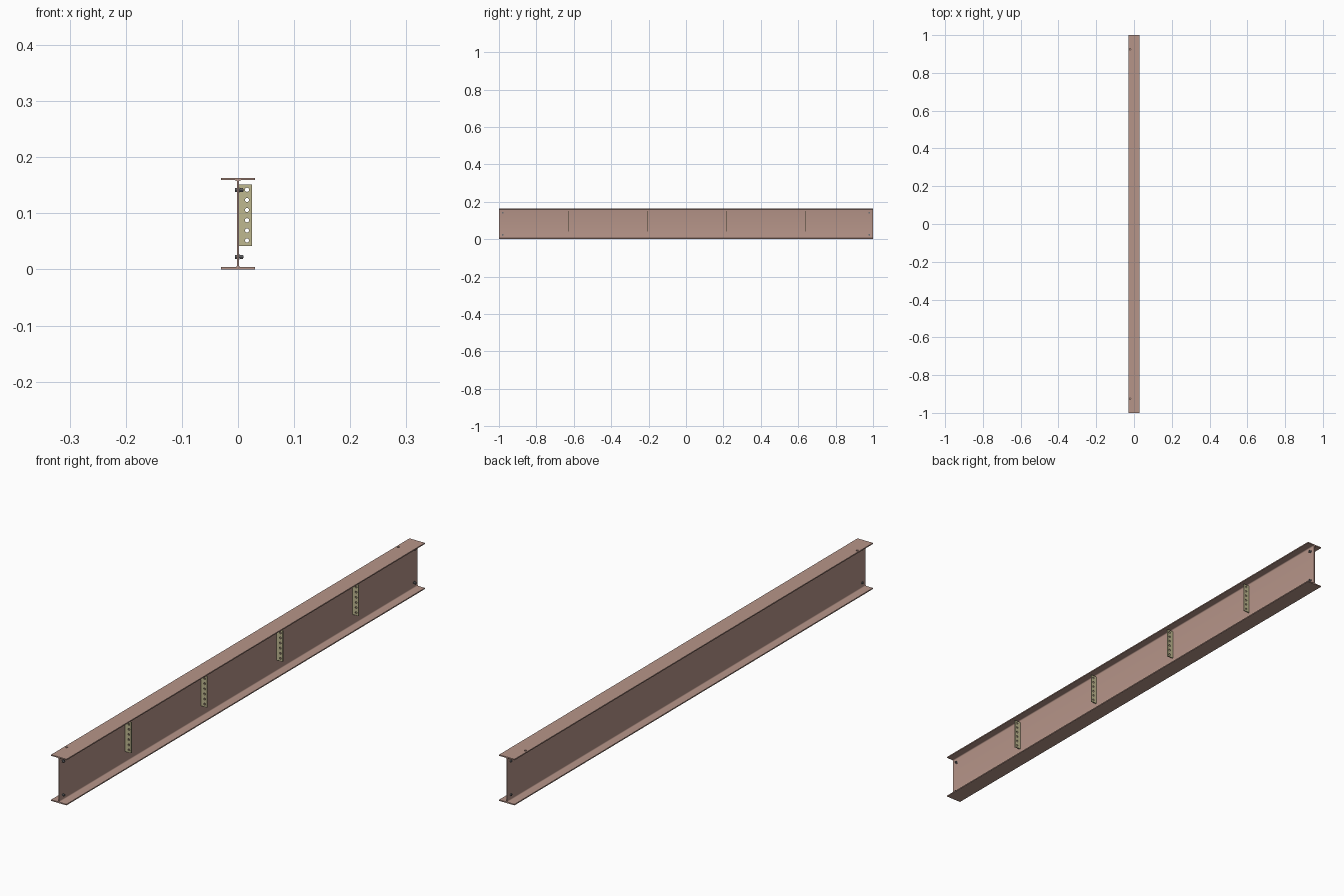
import bpy, bmesh
from math import pi, cos, sin
from mathutils import Matrix

if "Cube" in bpy.data.objects:
    bpy.data.objects.remove(bpy.data.objects["Cube"])

H, W, FT, WT, R = 0.163, 0.03, 0.004, 0.0015, 0.004  # height, half width, flange, half web, fillet


def material(name, rgb):
    m = bpy.data.materials.new(name)
    m.diffuse_color = (*rgb, 1)
    m.use_nodes = True
    m.node_tree.nodes["Principled BSDF"].inputs["Base Color"].default_value = m.diffuse_color
    return m


beam_mat = material("oxide_primer", (0.47, 0.30, 0.25))
plate_mat = material("olive_plate", (0.52, 0.48, 0.28))
bolt_mat = material("dark_steel", (0.16, 0.16, 0.17))


def add_object(name, bm, mat):
    bmesh.ops.recalc_face_normals(bm, faces=bm.faces)
    me = bpy.data.meshes.new(name)
    bm.to_mesh(me)
    bm.free()
    me.materials.append(mat)
    ob = bpy.data.objects.new(name, me)
    bpy.context.collection.objects.link(ob)
    return ob


def smooth(ob):
    bpy.ops.object.select_all(action='DESELECT')
    ob.select_set(True)
    bpy.context.view_layer.objects.active = ob
    bpy.ops.object.shade_smooth_by_angle()


def cylinder(bm, radius, depth, sides, matrix):
    bmesh.ops.create_cone(bm, cap_ends=True, segments=sides, radius1=radius,
                          radius2=radius, depth=depth, matrix=matrix)


def cut(ob, cutter):
    mod = ob.modifiers.new("holes", 'BOOLEAN')
    mod.operation = 'DIFFERENCE'
    mod.solver = 'EXACT'
    mod.object = cutter
    cutter.hide_render = True
    bpy.context.view_layer.objects.active = ob
    bpy.ops.object.modifier_apply(modifier=mod.name)
    bpy.data.objects.remove(cutter)


# I-beam: quarter profile with root fillet, mirrored into a full section
arc = [(WT + R - R * cos(a), FT + R - R * sin(a))
       for a in [i * pi / 10 for i in range(5, -1, -1)]]
quarter = [(W, 0), (W, FT)] + arc
right = quarter + [(x, H - z) for x, z in reversed(quarter)]
section = right + [(-x, z) for x, z in reversed(right)]
bm = bmesh.new()
face = bm.faces.new([bm.verts.new((x, -1, z)) for x, z in section])
ext = bmesh.ops.extrude_face_region(bm, geom=[face])
bmesh.ops.translate(bm, vec=(0, 2, 0),
                    verts=[v for v in ext["geom"] if isinstance(v, bmesh.types.BMVert)])
beam = add_object("i_beam", bm, beam_mat)

# Small holes in the top flange near each end
bm = bmesh.new()
for y in (-0.925, 0.925):
    cylinder(bm, 0.004, 0.02, 16, Matrix.Translation((-0.021, y, H - FT / 2)))
cut(beam, add_object("flange_hole_cutter", bm, beam_mat))
smooth(beam)

# Perforated stiffener plates along one side of the web
for i in range(4):
    y = 0.004 + (i - 1.5) * 0.4227
    bm = bmesh.new()
    bmesh.ops.create_cube(bm, size=1, matrix=Matrix.Translation((0.013, y, 0.0965))
                          @ Matrix.Diagonal((0.024, 0.004, 0.109, 1)))
    plate = add_object(f"stiffener_plate_{i + 1}", bm, plate_mat)
    bm = bmesh.new()
    for k in range(6):
        cylinder(bm, 0.0037, 0.02, 20, Matrix.Translation((0.016, y, 0.0515 + k * 0.0181))
                 @ Matrix.Rotation(pi / 2, 4, 'X'))
    cut(plate, add_object("plate_hole_cutter", bm, plate_mat))
    smooth(plate)

# Bolts through the web at each end: head, shank, and hex nut
for end, y in (("front", -0.98), ("back", 0.98)):
    for level, z in (("lower", 0.0225), ("upper", 0.1415)):
        bm = bmesh.new()
        for r, x0, x1, n in ((0.0042, -0.005, -0.0012, 6), (0.0022, -0.004, 0.0100, 16),
                             (0.0048, 0.0012, 0.0026, 20), (0.0042, 0.0040, 0.0085, 6)):
            cylinder(bm, r, x1 - x0, n, Matrix.Translation(((x0 + x1) / 2, y, z))
                     @ Matrix.Rotation(pi / 2, 4, 'Y'))
        smooth(add_object(f"{end}_{level}_bolt", bm, bolt_mat))
